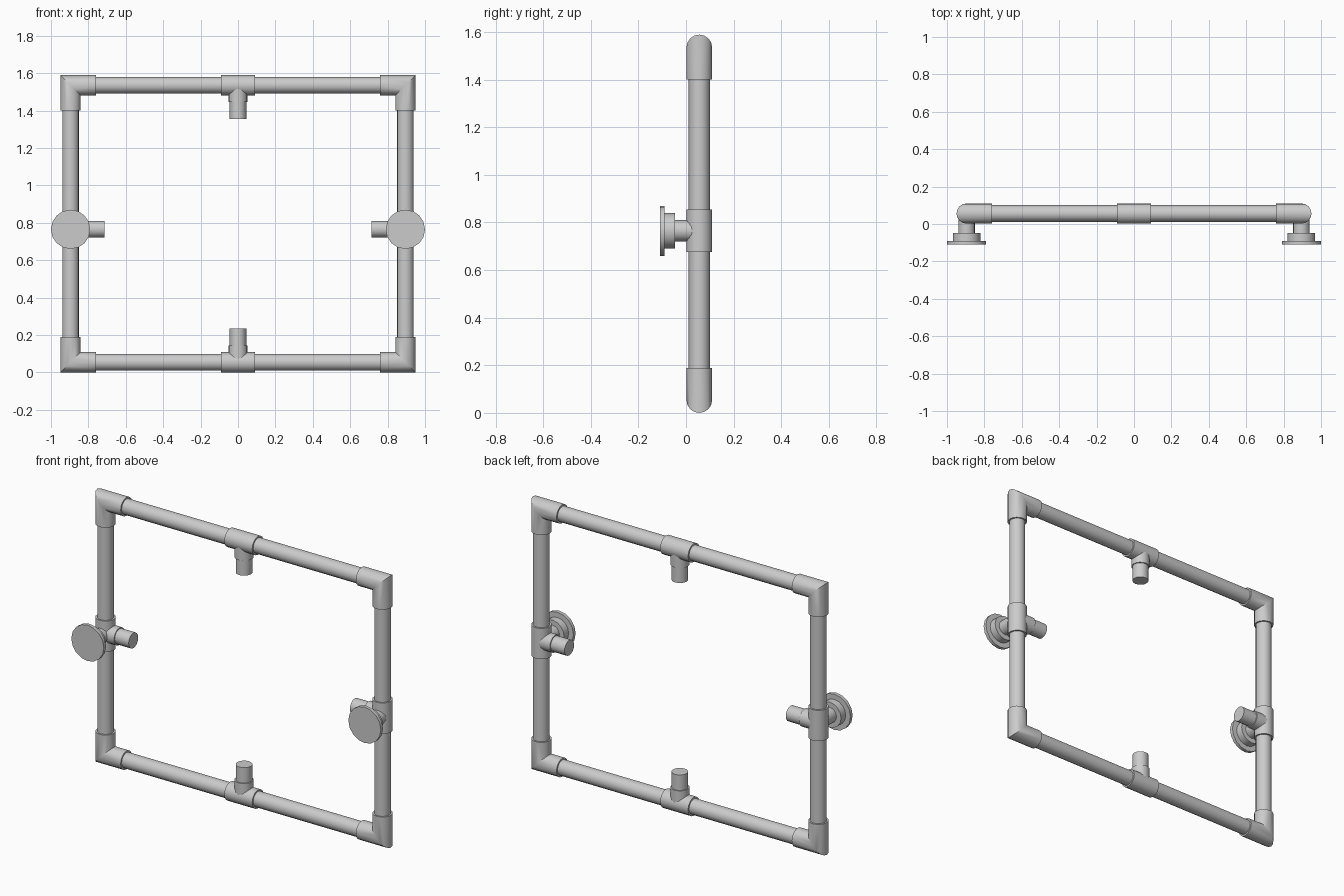
import bpy, bmesh, math
from mathutils import Vector

if "Cube" in bpy.data.objects:
    bpy.data.objects.remove(bpy.data.objects["Cube"], do_unlink=True)

SIDES = 16
X, Y = 0.895, 0.056              # frame half width and depth of the pipe axis
BOTTOM, TOP, MID = 0.054, 1.535, 0.765
PIPE, FITTING = 0.0445, 0.054    # radii

grey = bpy.data.materials.new("light grey")
grey.use_nodes = True
grey.diffuse_color = (0.6, 0.6, 0.6, 1)
grey.node_tree.nodes["Principled BSDF"].inputs["Base Color"].default_value = (0.6, 0.6, 0.6, 1)


def finish(name, bm):
    bmesh.ops.recalc_face_normals(bm, faces=bm.faces)
    mesh = bpy.data.meshes.new(name)
    bm.to_mesh(mesh)
    bm.free()
    mesh.materials.append(grey)
    obj = bpy.data.objects.new(name, mesh)
    bpy.context.collection.objects.link(obj)
    bpy.ops.object.select_all(action='DESELECT')
    obj.select_set(True)
    bpy.context.view_layer.objects.active = obj
    bpy.ops.object.shade_smooth_by_angle(angle=math.radians(35))


def loft(name, rings):
    """Skin a row of rings and cap both ends."""
    bm = bmesh.new()
    loops = [[bm.verts.new(p) for p in ring] for ring in rings]
    for a, b in zip(loops, loops[1:]):
        for i in range(SIDES):
            j = (i + 1) % SIDES
            bm.faces.new((a[i], a[j], b[j], b[i]))
    bm.faces.new(loops[0])
    bm.faces.new(loops[-1])
    finish(name, bm)


def circle(radius):
    for i in range(SIDES):
        t = math.tau * i / SIDES
        yield radius * math.cos(t), radius * math.sin(t)


def turned(name, start, direction, profile):
    """Revolve (distance, radius) steps about an axis."""
    start, d = Vector(start), Vector(direction)
    u = Vector((0, 0, 1)) if abs(d.z) < 0.5 else Vector((1, 0, 0))
    v = d.cross(u)
    loft(name, [[start + d * s + u * a + v * b for a, b in circle(r)] for s, r in profile])


def elbow(name, sx, z, sz):
    """Mitred corner with one arm inward and one arm along the upright."""
    arm = 0.135
    points = list(circle(FITTING))
    path = ([(arm, u, v) for u, v in points],
            [(u, u, v) for u, v in points],
            [(u, arm, v) for u, v in points])
    loft(name, [[(sx * (X - a), Y + v, z + sz * b) for a, b, v in ring] for ring in path])


def tee(name, centre, axis, inward):
    """Sleeve on the pipe, a branch collar and a stub."""
    c, a = Vector(centre), Vector(axis)
    turned(name + "_sleeve", c - a * 0.09, a, [(0, FITTING), (0.18, FITTING)])
    turned(name + "_branch", c, inward,
           [(0, 0.051), (0.09, 0.051), (0.09, PIPE), (0.18, PIPE)])


# Top and bottom rails with their centre tees
for label, z, sz in (("bottom", BOTTOM, 1), ("top", TOP, -1)):
    turned(label + "_rail", (-X, Y, z), (1, 0, 0), [(0, PIPE), (2 * X, PIPE)])
    tee(label + "_tee", (0, Y, z), (1, 0, 0), (0, 0, sz))
    for side, sx in (("left", 1), ("right", -1)):
        elbow(f"{label}_{side}_elbow", sx, z, sz)

# Uprights with side tees and wall flanges
for side, sx in (("left", 1), ("right", -1)):
    turned(side + "_upright", (sx * X, Y, BOTTOM), (0, 0, 1), [(0, PIPE), (TOP - BOTTOM, PIPE)])
    tee(side + "_tee", (sx * X, Y, MID), (0, 0, 1), (-sx, 0, 0))
    turned(side + "_flange", (sx * X, -0.11, MID), (0, 1, 0),
           [(0, 0.105), (0.02, 0.105), (0.02, 0.074), (0.063, 0.074),
            (0.063, PIPE), (Y + 0.11, PIPE)])
